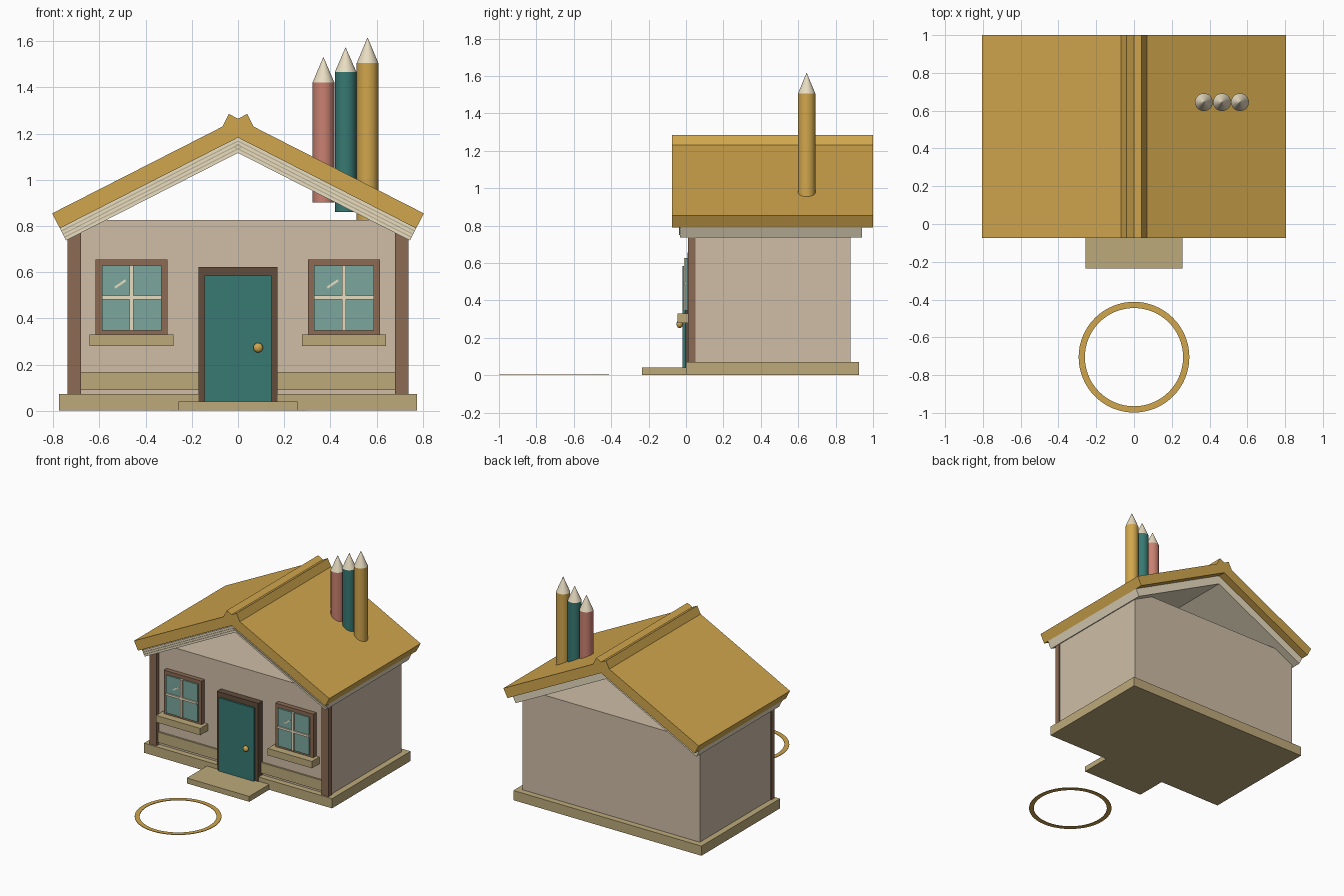
import bpy, bmesh, math
from mathutils import Vector

if "Cube" in bpy.data.objects:
    bpy.data.objects.remove(bpy.data.objects["Cube"])


def material(name, r, g, b):
    m = bpy.data.materials.new(name)
    m.diffuse_color = [(c / 255) ** 2.2 for c in (r, g, b)] + [1]
    m.use_nodes = True
    m.node_tree.nodes["Principled BSDF"].inputs["Base Color"].default_value = m.diffuse_color
    return m


GOLD = material("gold", 208, 165, 78)
CREAM = material("cream", 232, 220, 192)
LINE = material("page_line", 190, 175, 145)
WALL = material("plaster", 205, 188, 165)
TAN = material("tan", 188, 168, 122)
BROWN = material("brown", 138, 106, 84)
DARK = material("dark_brown", 98, 78, 62)
TEAL = material("teal", 58, 120, 114)
GLASS = material("glass", 122, 166, 156)
PINK = material("pink", 200, 128, 112)


def finish(name, bm, mat):
    bmesh.ops.recalc_face_normals(bm, faces=bm.faces)
    me = bpy.data.meshes.new(name)
    bm.to_mesh(me)
    bm.free()
    me.materials.append(mat)
    ob = bpy.data.objects.new(name, me)
    bpy.context.collection.objects.link(ob)
    return ob


def prism(name, profile, y0, y1, mat):
    """Extrude an x-z outline from y0 to y1."""
    bm = bmesh.new()
    face = bm.faces.new([bm.verts.new((x, y0, z)) for x, z in profile])
    ext = bmesh.ops.extrude_face_region(bm, geom=[face])["geom"]
    verts = [v for v in ext if isinstance(v, bmesh.types.BMVert)]
    bmesh.ops.translate(bm, verts=verts, vec=(0, y1 - y0, 0))
    return finish(name, bm, mat)


def box(name, x0, x1, y0, y1, z0, z1, mat):
    return prism(name, [(x0, z0), (x1, z0), (x1, z1), (x0, z1)], y0, y1, mat)


def mirror(ob):
    ob.modifiers.new("mirror", "MIRROR").use_axis[0] = True
    return ob


def smooth(ob):
    bpy.ops.object.select_all(action="DESELECT")
    ob.select_set(True)
    bpy.context.view_layer.objects.active = ob
    bpy.ops.object.shade_smooth_by_angle(angle=math.radians(40))


# Base, step and walls
box("base", -0.775, 0.775, 0, 0.925, 0, 0.072, TAN)
box("door_step", -0.257, 0.257, -0.235, 0.02, 0, 0.04, TAN)
box("walls", -0.73, 0.73, 0.043, 0.88, 0.07, 0.825, WALL)
box("wall_band", -0.69, 0.69, 0.03, 0.05, 0.09, 0.168, TAN)
mirror(box("corner_post", 0.68, 0.738, 0.01, 0.05, 0.07, 0.77, BROWN))

# Roof: tilted slabs crossing at the ridge, with layered pages below
SLOPE = math.radians(27)
TOP = Vector((-0.04, 1.285))
ALONG = Vector((math.cos(SLOPE), -math.sin(SLOPE)))
DOWN = Vector((-math.sin(SLOPE), -math.cos(SLOPE)))


def roof_slab(name, s0, s1, t0, t1, y0, y1, mat):
    pts = [TOP + ALONG * s + DOWN * t
           for s, t in ((s0, t0), (s1, t0), (s1, t1), (s0, t1))]
    return mirror(prism(name, pts, y0, y1, mat))


roof_slab("roof_cover", 0, 0.948, 0, 0.073, -0.075, 1.0, GOLD)
roof_slab("roof_pages", 0.07, 0.948, 0.073, 0.132, -0.033, 0.942, CREAM)
for i in range(3):
    t = 0.084 + 0.015 * i
    roof_slab(f"page_line_{i + 1}", 0.09, 0.946, t, t + 0.005, -0.038, -0.03, LINE)

# Door
box("door_frame", -0.17, 0.17, -0.006, 0.05, 0.04, 0.622, DARK)
box("door", -0.146, 0.144, -0.02, 0.01, 0.04, 0.585, TEAL)
bm = bmesh.new()
bmesh.ops.create_uvsphere(bm, u_segments=24, v_segments=12, radius=0.021)
knob = finish("door_knob", bm, GOLD)
knob.location = (0.087, -0.034, 0.273)
knob.scale.y = 0.8
smooth(knob)

# Windows
for side, cx in (("left", -0.461), ("right", 0.459)):
    n = side + "_window_"
    box(n + "frame", cx - 0.156, cx + 0.156, 0.008, 0.05, 0.32, 0.655, BROWN)
    box(n + "glass", cx - 0.129, cx + 0.129, -0.002, 0.02, 0.347, 0.628, GLASS)
    box(n + "upright_bar", cx - 0.008, cx + 0.008, -0.012, 0.005, 0.347, 0.628, CREAM)
    box(n + "cross_bar", cx - 0.129, cx + 0.129, -0.012, 0.005, 0.482, 0.498, CREAM)
    box(n + "sill", cx - 0.182, cx + 0.182, -0.046, 0.05, 0.28, 0.331, TAN)
    x, z = cx - 0.05, 0.555
    prism(n + "glint", [(x - 0.025, z - 0.018), (x - 0.02, z - 0.026),
                        (x + 0.027, z + 0.005), (x + 0.022, z + 0.014)],
          -0.006, 0.0, CREAM)

# Pencil chimneys
for name, x, z0, z1, z2, mat in (("short", 0.37, 0.902, 1.422, 1.53, PINK),
                                 ("middle", 0.466, 0.86, 1.466, 1.572, TEAL),
                                 ("tall", 0.561, 0.825, 1.505, 1.615, GOLD)):
    for part, lo, hi, r2, m in (("body", z0, z1, 0.047, mat),
                                ("tip", z1, z2, 0.001, CREAM)):
        bm = bmesh.new()
        bmesh.ops.create_cone(bm, cap_ends=True, segments=32, radius1=0.047,
                              radius2=r2, depth=hi - lo)
        ob = finish(f"{name}_pencil_{part}", bm, m)
        ob.location = (x, 0.645, (lo + hi) / 2)
        smooth(ob)

# Flat ring on the ground in front of the step
bm = bmesh.new()
N = 64
rings = [[bm.verts.new((r * math.cos(a), r * math.sin(a) - 0.705, z))
          for a in (2 * math.pi * i / N for i in range(N))]
         for r, z in ((0.293, 0), (0.293, 0.004), (0.26, 0.004), (0.26, 0))]
for k in range(4):
    a, b = rings[k], rings[(k + 1) % 4]
    for i in range(N):
        j = (i + 1) % N
        bm.faces.new((a[i], a[j], b[j], b[i]))
finish("ground_ring", bm, GOLD)
